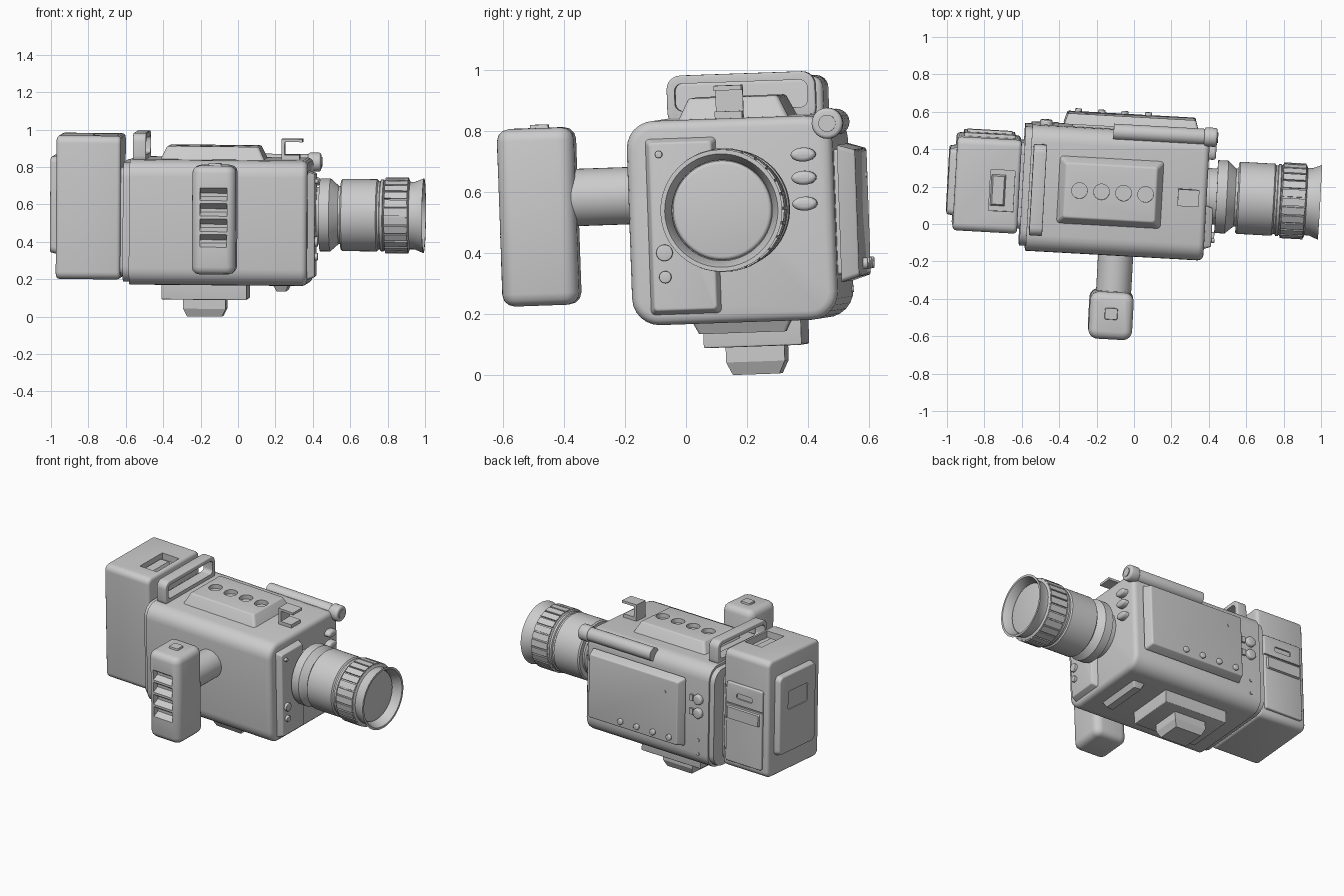
import bpy, bmesh, math
from mathutils import Matrix, Vector

if "Cube" in bpy.data.objects:
    bpy.data.objects.remove(bpy.data.objects["Cube"])

AX = {'x': (0, 1, 2), 'y': (1, 0, 2), 'z': (2, 0, 1)}
LV, LW = 0.173, 0.548      # lens axis


def finish(name, bm):
    bmesh.ops.recalc_face_normals(bm, faces=bm.faces)
    me = bpy.data.meshes.new(name)
    bm.to_mesh(me)
    bm.free()
    ob = bpy.data.objects.new(name, me)
    bpy.context.collection.objects.link(ob)
    return ob


def rrect(p0, p1, q0, q1, r, n=6):
    if r <= 0:
        return [(p0, q0), (p1, q0), (p1, q1), (p0, q1)]
    pts = []
    for cx, cy, s in ((p1 - r, q1 - r, 0), (p0 + r, q1 - r, 1), (p0 + r, q0 + r, 2), (p1 - r, q0 + r, 3)):
        for i in range(n + 1):
            a = math.pi / 2 * (s + i / n)
            pts.append((cx + r * math.cos(a), cy + r * math.sin(a)))
    return pts


def prism(name, axis, a, b, pts, taper=0, bevel=0, both=False):
    """Extrude a profile along an axis from a to b; inset and round the b end."""
    k, i, j = AX[axis]
    ps, qs = [p[0] for p in pts], [p[1] for p in pts]
    cp, cq = (min(ps) + max(ps)) / 2, (min(qs) + max(qs)) / 2
    sp = 1 - 2 * taper / (max(ps) - min(ps))
    sq = 1 - 2 * taper / (max(qs) - min(qs))
    bm = bmesh.new()

    def ring(h, fp, fq):
        out = []
        for p, q in pts:
            c = [0, 0, 0]
            c[k], c[i], c[j] = h, cp + (p - cp) * fp, cq + (q - cq) * fq
            out.append(bm.verts.new(c))
        return out
    A, B = ring(a, 1, 1), ring(b, sp, sq)
    fa, fb = bm.faces.new(A), bm.faces.new(B)
    n = len(pts)
    for t in range(n):
        bm.faces.new((A[t], A[(t + 1) % n], B[(t + 1) % n], B[t]))
    bmesh.ops.recalc_face_normals(bm, faces=bm.faces)
    if bevel:
        edges = list(fb.edges) + (list(fa.edges) if both else [])
        bmesh.ops.bevel(bm, geom=edges, offset=bevel, segments=3, profile=0.5,
                        affect='EDGES', clamp_overlap=True)
    return finish(name, bm)


def box(name, axis, x, y, z, r=0, flip=False, **kw):
    d = (x, y, z)
    k, i, j = AX[axis]
    a, b = d[k][::-1] if flip else d[k]
    return prism(name, axis, a, b, rrect(*d[i], *d[j], r), **kw)


def disc(name, axis, c, a, b, rp, rq=None, n=24, **kw):
    rq = rq or rp
    pts = [(c[0] + rp * math.cos(2 * math.pi * t / n), c[1] + rq * math.sin(2 * math.pi * t / n)) for t in range(n)]
    return prism(name, axis, a, b, pts, **kw)


def lathe(name, prof, n=64):
    bm = bmesh.new()
    rings = [[bm.verts.new((u, LV + r * math.cos(2 * math.pi * t / n), LW + r * math.sin(2 * math.pi * t / n)))
              for t in range(n)] for u, r in prof]
    for A, B in zip(rings, rings[1:]):
        for t in range(n):
            bm.faces.new((A[t], A[(t + 1) % n], B[(t + 1) % n], B[t]))
    bm.faces.new(rings[0])
    bm.faces.new(rings[-1])
    return finish(name, bm)


def cut(ob, *cutters):
    for c in cutters:
        m = ob.modifiers.new('cut', 'BOOLEAN')
        m.operation, m.object, m.solver = 'DIFFERENCE', c, 'EXACT'
        bpy.context.view_layer.objects.active = ob
        bpy.ops.object.modifier_apply(modifier=m.name)
        bpy.data.objects.remove(c)


# Main body, rear collar and front panel
box('body', 'x', (-0.565, 0.387), (-0.166, 0.51), (0.175, 0.845), r=0.09, bevel=0.03)
box('rear_collar', 'x', (-0.6, -0.56), (-0.14, 0.5), (0.19, 0.83), r=0.085)
box('collar_neck', 'x', (-0.64, -0.58), (-0.05, 0.41), (0.22, 0.8), r=0.05)
box('front_panel', 'x', (0.36, 0.425), (-0.112, 0.137), (0.2, 0.795), r=0.015, taper=0.022, bevel=0.006)

# Front controls
for i, (v, w, r) in enumerate(((-0.058, 0.735, 0.012), (-0.05, 0.412, 0.027), (-0.05, 0.332, 0.02))):
    disc(f'front_knob_{i}', 'x', (v, w), 0.41, 0.442, r, bevel=0.004)
for i, w in enumerate((0.718, 0.642, 0.557)):
    disc(f'oval_button_{i}', 'x', (0.415, w), 0.37, 0.425, 0.041, 0.023, bevel=0.015)

# Battery pack with top recess
bat = box('battery_pack', 'x', (-0.962, -0.617), (-0.072, 0.43), (0.2, 0.968), r=0.04, bevel=0.02, both=True)
cut(bat, box('recess_cutter', 'z', (-0.775, -0.645), (0.045, 0.265), (0.925, 1.1)))
box('recess_latch', 'z', (-0.77, -0.69), (0.07, 0.24), (0.92, 0.945), taper=0.01)
end = box('battery_end_plate', 'x', (-0.998, -0.95), (0.0, 0.37), (0.33, 0.86), r=0.035, flip=True, taper=0.01, bevel=0.008)
cut(end, box('label_cutter', 'x', (-1.1, -0.992), (0.09, 0.28), (0.62, 0.74), r=0.01))
door = box('battery_side_door', 'y', (-0.925, -0.65), (0.41, 0.448), (0.25, 0.77), r=0.012, bevel=0.006)
cut(door, box('slot_cutter', 'y', (-0.85, -0.73), (0.438, 0.6), (0.675, 0.71), r=0.012),
    box('seam_cutter', 'y', (-0.95, -0.6), (0.44, 0.6), (0.628, 0.636)))
box('door_lip', 'y', (-0.915, -0.66), (0.43, 0.462), (0.53, 0.62), r=0.008, taper=0.008)

# Top plate with four dished holes
top = box('top_plate', 'z', (-0.415, 0.155), (-0.012, 0.362), (0.83, 0.913), r=0.02, taper=0.04, bevel=0.008)
cut(top, *[disc(f'hole_cutter_{i}', 'z', (-0.295 + 0.118 * i, 0.176), 0.885, 1.0, 0.042, n=32) for i in range(4)])

# Carry handle loop
han = box('carry_handle', 'x', (-0.552, -0.482), (-0.076, 0.412), (0.82, 0.985), r=0.045, bevel=0.006, both=True)
cut(han, box('handle_cutter', 'x', (-0.7, -0.3), (-0.05, 0.386), (0.868, 0.958), r=0.025))

# Accessory shoe: C profile
prism('accessory_shoe', 'y', 0.125, 0.215,
      [(0.232, 0.84), (0.33, 0.84), (0.33, 0.868), (0.25, 0.868), (0.25, 0.937), (0.345, 0.937), (0.345, 0.953), (0.232, 0.953)])

# Microphone tube along the top back edge
disc('mic_tube', 'x', (0.498, 0.818), -0.13, 0.38, 0.043, bevel=0.008)
disc('mic_cap', 'x', (0.498, 0.818), 0.355, 0.425, 0.051, bevel=0.012, both=True)
disc('mic_tip', 'x', (0.498, 0.818), 0.42, 0.43, 0.028)

# Fold-out screen on the back side, with buttons
box('screen_hinge_base', 'y', (-0.35, 0.30), (0.49, 0.53), (0.32, 0.73), r=0.01)
box('screen', 'y', (-0.395, 0.325), (0.522, 0.58), (0.295, 0.745), r=0.015, taper=0.018, bevel=0.006)
for i in range(4):
    disc(f'screen_button_{i}', 'y', (0.055 - 0.125 * i, 0.352), 0.56, 0.596, 0.019, bevel=0.005)
disc('screen_lamp', 'y', (-0.28, 0.64), 0.56, 0.584, 0.009)
for i, w in enumerate((0.625, 0.535)):
    disc(f'side_dial_{i}', 'y', (-0.49, w), 0.49, 0.535, 0.033, bevel=0.01)
    box(f'side_tab_{i}', 'y', (-0.45, -0.425), (0.5, 0.522), (w - 0.02, w + 0.02))
    disc(f'side_screw_{i}', 'y', (-0.49, w - 0.27), 0.5, 0.516, 0.01)

# Side grip with finger notches and its arm
disc('grip_arm', 'y', (-0.08, 0.6), -0.4, -0.15, 0.094, n=40)
grip = box('side_grip', 'z', (-0.205, 0.029), (-0.613, -0.36), (0.25, 0.832), r=0.05, bevel=0.04, both=True)
for i in range(4):
    z = 0.655 - 0.083 * i
    cut(grip, prism(f'notch_cutter_{i}', 'x', -0.16, -0.016,
                    [(-0.7, z - 0.012), (-0.62, z - 0.012), (-0.572, z + 0.012), (-0.572, z + 0.03), (-0.62, z + 0.064), (-0.7, z + 0.064)]))
box('grip_button', 'z', (-0.127, -0.05), (-0.51, -0.44), (0.81, 0.843), r=0.01, taper=0.006)

# Mount plates underneath
box('mount_plate', 'z', (-0.4, 0.055), (0.047, 0.368), (0.092, 0.19), flip=True, bevel=0.006)
box('mount_foot', 'z', (-0.288, -0.06), (0.112, 0.305), (0.042, 0.1))
box('mount_foot_tip', 'z', (-0.288, -0.06), (0.112, 0.305), (0.0, 0.042), flip=True, taper=0.02)
box('bottom_bar', 'z', (0.19, 0.29), (0.02, 0.355), (0.14, 0.19), r=0.012, flip=True, taper=0.025)

# Lens barrel, focus ring, hood and glass
lathe('lens_barrel', [(0.37, 0.15), (0.44, 0.15), (0.44, 0.195), (0.495, 0.195), (0.54, 0.155), (0.552, 0.155),
                      (0.552, 0.185), (0.56, 0.193), (0.745, 0.193), (0.752, 0.184), (0.762, 0.184), (0.766, 0.192),
                      (0.78, 0.192), (0.784, 0.186), (0.79, 0.195), (0.915, 0.195), (0.922, 0.18), (0.945, 0.18),
                      (0.995, 0.2), (0.995, 0.186), (0.95, 0.165), (0.93, 0.165)])
bm = bmesh.new()
for t in range(26):
    m = (Matrix.Translation((0.852, LV, LW)) @ Matrix.Rotation(2 * math.pi * t / 26, 4, 'X')
         @ Matrix.Translation((0, 0, 0.193)) @ Matrix.Diagonal((0.122, 0.04, 0.018, 1)))
    bmesh.ops.create_cube(bm, size=1, matrix=m)
finish('focus_ring_ribs', bm)
disc('lens_glass', 'x', (LV, LW), 0.925, 0.945, 0.163, n=64, bevel=0.012)

# Smooth shading, then the slight overall tilt of the camera
P = Vector((0, 0.17, 0.5))
R = (Matrix.Rotation(math.radians(-3.2), 4, 'Z') @ Matrix.Rotation(math.radians(0.5), 4, 'Y')
     @ Matrix.Rotation(math.radians(2.0), 4, 'X'))
M = Matrix.Translation(P) @ R @ Matrix.Translation(-P)
obs = list(bpy.context.collection.objects)
for o in obs:
    o.data.transform(M)
low = min(v.co.z for o in obs for v in o.data.vertices)
for o in obs:
    o.data.transform(Matrix.Translation((0, 0, -low)))
    bpy.ops.object.select_all(action='DESELECT')
    o.select_set(True)
    bpy.context.view_layer.objects.active = o
    bpy.ops.object.shade_smooth_by_angle(angle=math.radians(32))
